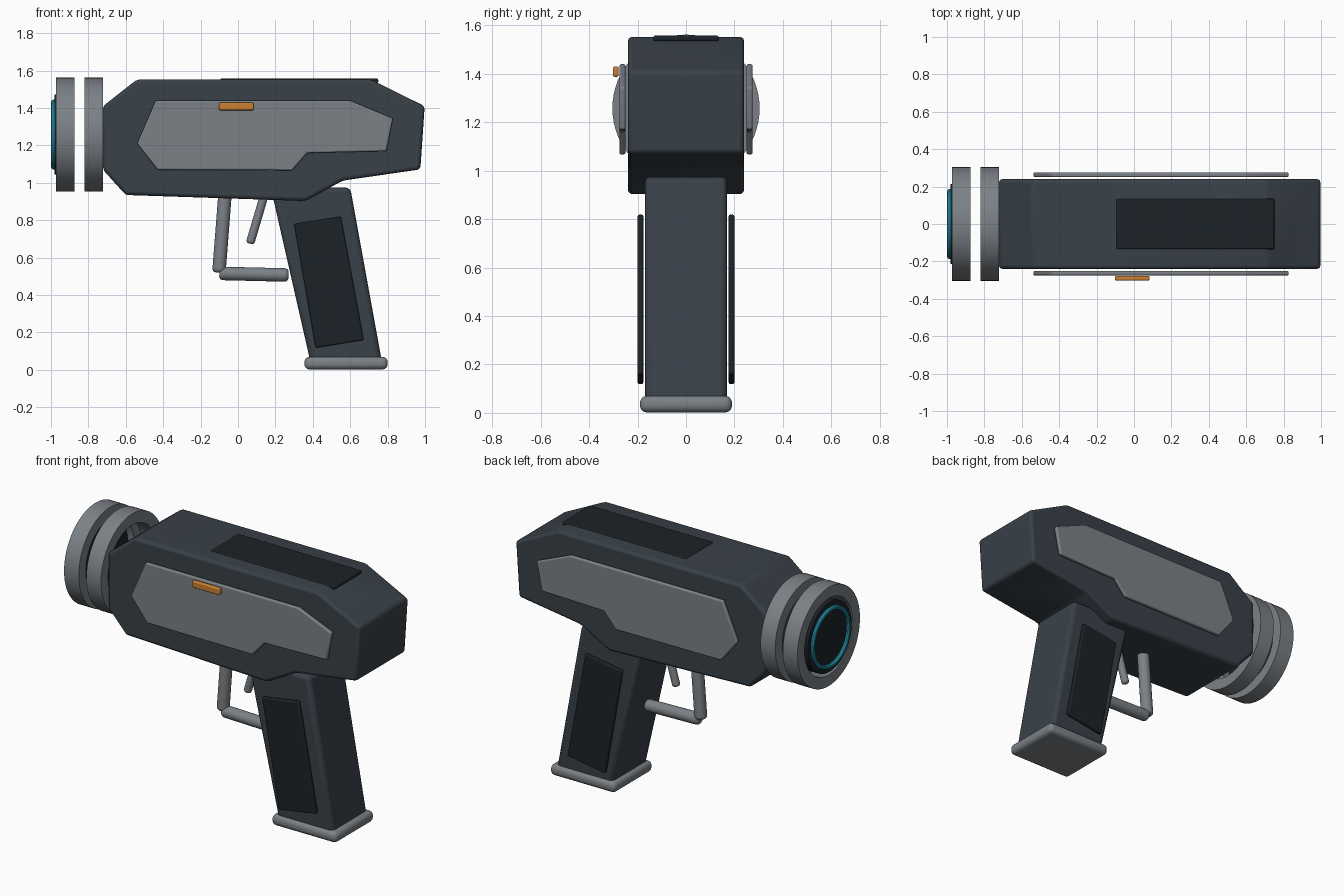
import bpy, bmesh, math
from mathutils import Vector

if "Cube" in bpy.data.objects:
    bpy.data.objects.remove(bpy.data.objects["Cube"])


def material(name, rgb):
    m = bpy.data.materials.new(name)
    m.diffuse_color = (*rgb, 1)
    m.use_nodes = True
    m.node_tree.nodes["Principled BSDF"].inputs["Base Color"].default_value = m.diffuse_color
    return m


DARK = material("dark_shell", (0.04, 0.052, 0.065))
BLACK = material("black_grip", (0.012, 0.016, 0.02))
STEEL = material("steel", (0.2, 0.22, 0.24))
ORANGE = material("orange", (0.6, 0.22, 0.03))
CYAN = material("cyan_glow", (0.02, 0.35, 0.5))


def finish(name, bm, mat, bevel=0.0, segments=3, angle=30):
    bmesh.ops.recalc_face_normals(bm, faces=bm.faces)
    mesh = bpy.data.meshes.new(name)
    bm.to_mesh(mesh)
    bm.free()
    ob = bpy.data.objects.new(name, mesh)
    bpy.context.collection.objects.link(ob)
    mesh.materials.append(mat)
    if bevel:
        mod = ob.modifiers.new("Bevel", 'BEVEL')
        mod.width, mod.segments = bevel, segments
        mod.limit_method = 'ANGLE'
        mod.angle_limit = math.radians(15)
    bpy.ops.object.select_all(action='DESELECT')
    ob.select_set(True)
    bpy.context.view_layer.objects.active = ob
    bpy.ops.object.shade_smooth_by_angle(angle=math.radians(angle))
    return ob


def slab(name, profile, y0, y1, mat, bevel, segments=3):
    """Side profile in x, z extruded from y0 to y1."""
    bm = bmesh.new()
    face = bm.faces.new([bm.verts.new((x, y0, z)) for x, z in profile])
    new = bmesh.ops.extrude_face_region(bm, geom=[face])["geom"]
    bmesh.ops.translate(bm, vec=(0, y1 - y0, 0),
                        verts=[v for v in new if isinstance(v, bmesh.types.BMVert)])
    return finish(name, bm, mat, bevel, segments)


def box(name, x, y, z, mat, bevel, segments=3):
    return slab(name, [(x[0], z[0]), (x[1], z[0]), (x[1], z[1]), (x[0], z[1])],
                y[0], y[1], mat, bevel, segments)


def rod(name, a, b, r, mat, bevel):
    """Round bar between two x, z points, with softened ends."""
    a, b = Vector((a[0], 0, a[1])), Vector((b[0], 0, b[1]))
    bm = bmesh.new()
    bmesh.ops.create_cone(bm, cap_ends=True, segments=32, radius1=r, radius2=r,
                          depth=(b - a).length)
    bm.transform((b - a).to_track_quat('Z', 'Y').to_matrix().to_4x4())
    bmesh.ops.translate(bm, vec=(a + b) / 2, verts=bm.verts)
    return finish(name, bm, mat, bevel, 4)


def lathe(name, section, mat, z=1.258, steps=64):
    """Closed x, radius section spun about the barrel axis."""
    bm = bmesh.new()
    loops = [[bm.verts.new((x, r * math.cos(t), z + r * math.sin(t))) for x, r in section]
             for t in (2 * math.pi * i / steps for i in range(steps))]
    n = len(section)
    for i in range(steps):
        p, q = loops[i], loops[(i + 1) % steps]
        for j in range(n):
            k = (j + 1) % n
            bm.faces.new((p[j], p[k], q[k], q[j]))
    bmesh.ops.remove_doubles(bm, verts=bm.verts, dist=1e-5)
    return finish(name, bm, mat)


# Main housing
slab("body", [(-0.54, 1.553), (0.71, 1.553), (0.998, 1.41), (0.975, 1.072), (0.56, 1.012),
              (0.36, 0.903), (-0.60, 0.935), (-0.722, 1.07), (-0.722, 1.41)],
     -0.24, 0.24, DARK, 0.018)
box("top_panel", (-0.095, 0.75), (-0.135, 0.135), (1.535, 1.558), BLACK, 0.008)

# Side plates on both sides, button on the front side only
side = [(-0.44, 1.44), (0.60, 1.44), (0.828, 1.345), (0.793, 1.17), (0.37, 1.16),
        (0.29, 1.067), (-0.43, 1.07), (-0.54, 1.21)]
grip_panel = [(0.30, 0.78), (0.55, 0.82), (0.672, 0.16), (0.415, 0.118)]
for label, s in (("front", -1), ("back", 1)):
    slab(label + "_side_plate", side, s * 0.25, s * 0.275, STEEL, 0.008)
    slab(label + "_grip_panel", grip_panel, s * 0.176, s * 0.2, BLACK, 0.008)
box("button", (-0.102, 0.084), (-0.302, -0.278), (1.388, 1.43), ORANGE, 0.007)

# Handle and its base plate
slab("handle", [(0.175, 0.975), (0.60, 0.975), (0.772, 0.03), (0.39, 0.03)],
     -0.17, 0.17, DARK, 0.025)
box("handle_base", (0.355, 0.8), (-0.19, 0.19), (0.002, 0.07), STEEL, 0.028, 4)

# Trigger and guard
rod("guard_post", (-0.068, 0.96), (-0.102, 0.52), 0.036, STEEL, 0.02)
rod("guard_bar", (-0.1, 0.516), (0.27, 0.507), 0.036, STEEL, 0.02)
rod("trigger", (0.145, 0.95), (0.064, 0.675), 0.023, STEEL, 0.015)

# Muzzle rings, lens and glowing rim
for label, x0 in (("front", -0.973), ("rear", -0.821)):
    x1 = x0 + 0.1
    lathe(label + "_muzzle_ring", [(x0, 0.235), (x0, 0.304), (x1, 0.304), (x1, 0.235)], STEEL)
lathe("lens", [(-0.98, 0), (-0.98, 0.214), (-0.9, 0.214), (-0.9, 0)], BLACK)
lathe("lens_rim", [(-0.986 + 0.013 * math.cos(a), 0.174 + 0.013 * math.sin(a))
                   for a in (math.pi * i / 5 for i in range(10))], CYAN)
